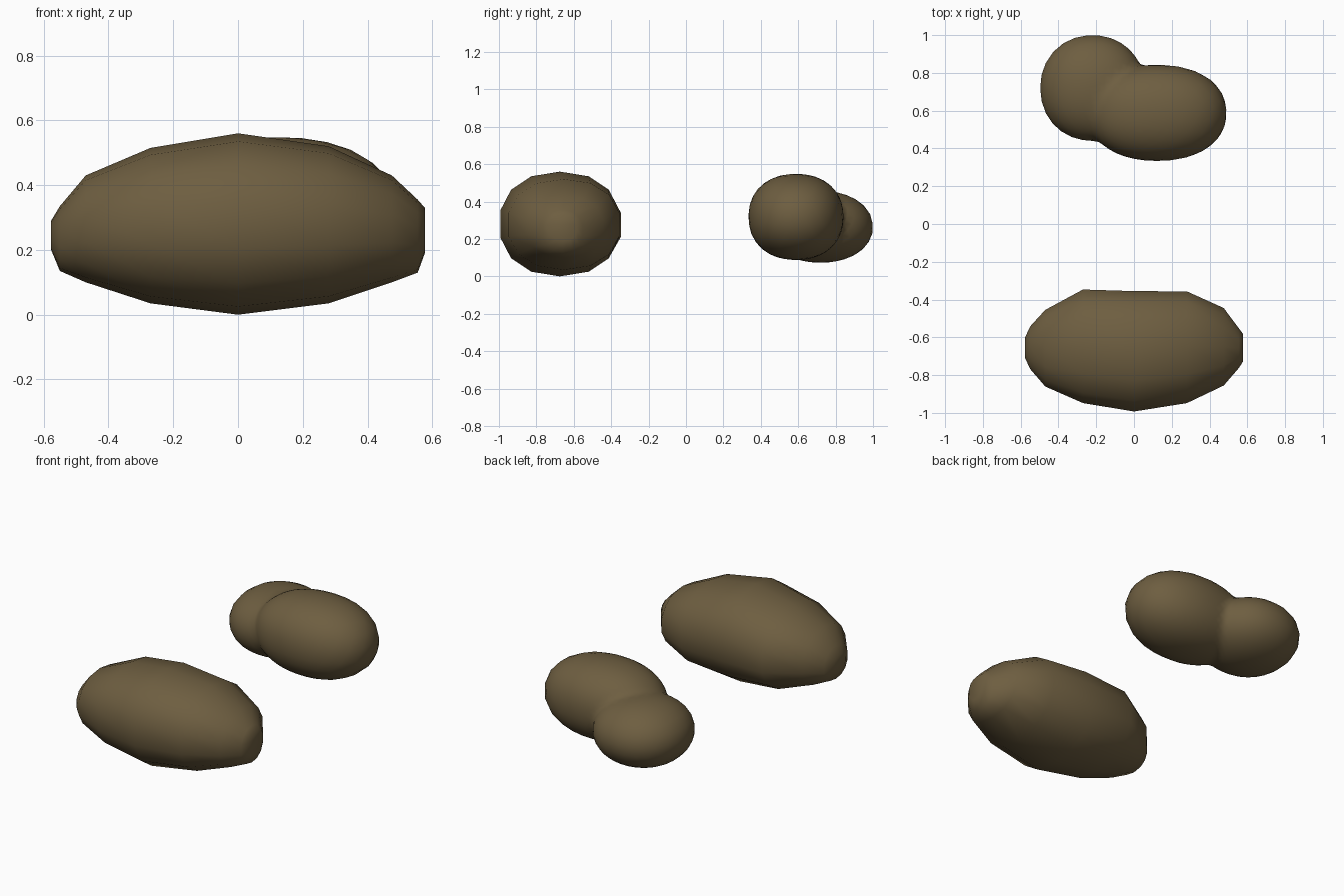
import bpy, bmesh, math
from mathutils import Vector

if "Cube" in bpy.data.objects:
    bpy.data.objects.remove(bpy.data.objects["Cube"])

mat = bpy.data.materials.new("brown_skin")
mat.diffuse_color = (0.155, 0.112, 0.052, 1)
mat.use_nodes = True
mat.node_tree.nodes["Principled BSDF"].inputs["Base Color"].default_value = mat.diffuse_color


def finish(bm, name):
    bmesh.ops.recalc_face_normals(bm, faces=bm.faces)
    for f in bm.faces:
        f.smooth = True
    me = bpy.data.meshes.new(name)
    bm.to_mesh(me)
    bm.free()
    me.materials.append(mat)
    ob = bpy.data.objects.new(name, me)
    bpy.context.collection.objects.link(ob)
    return ob


def spow(v, e):
    return math.copysign(abs(v) ** e, v)


# Long lump: rings along x, given as (x, ymin, ymax, zmin, zmax)
stations = [
    (-0.577, -0.71, -0.60, 0.20, 0.29),
    (-0.55, -0.77, -0.54, 0.135, 0.335),
    (-0.47, -0.865, -0.45, 0.10, 0.43),
    (-0.27, -0.955, -0.34, 0.035, 0.515),
    (0.0, -1.0, -0.348, 0.0, 0.56),
    (0.28, -0.955, -0.35, 0.035, 0.52),
    (0.475, -0.86, -0.44, 0.10, 0.43),
    (0.555, -0.765, -0.55, 0.13, 0.355),
    (0.577, -0.73, -0.58, 0.19, 0.33),
]
SIDES = 14
bm = bmesh.new()
rings = []
for x, y0, y1, z0, z1 in stations:
    ring = []
    for i in range(SIDES):
        a = 2 * math.pi * (i + 0.5) / SIDES + math.pi / 2 - math.pi / SIDES
        y = (y0 + y1) / 2 + (y1 - y0) / 2 * spow(math.cos(a), 0.9)
        z = (z0 + z1) / 2 + (z1 - z0) / 2 * spow(math.sin(a), 0.9)
        ring.append(bm.verts.new((x, y, z)))
    rings.append(ring)
for a, b in zip(rings, rings[1:]):
    for i in range(SIDES):
        j = (i + 1) % SIDES
        bm.faces.new((a[i], a[j], b[j], b[i]))
bm.faces.new(rings[0])
bm.faces.new(rings[-1])
finish(bm, "long_lump")

# Two-lobed lump: sphere pushed out to the outer surface of two rounded lobes
lobes = [
    (Vector((0.125, 0.588, 0.318)), Vector((0.367, 0.254, 0.23)), 2.2),
    (Vector((-0.22, 0.72, 0.265)), Vector((0.277, 0.28, 0.192)), 2.1),
]
centre = Vector((-0.07, 0.65, 0.28))


def reach(d, lobe):
    c, r, e = lobe
    lo, hi = 0.0, 1.5
    for _ in range(24):
        m = (lo + hi) / 2
        p = centre + d * m - c
        if sum(abs(p[k] / r[k]) ** e for k in range(3)) < 1:
            lo = m
        else:
            hi = m
    return lo


bm = bmesh.new()
bmesh.ops.create_icosphere(bm, subdivisions=4, radius=1)
for v in bm.verts:
    d = v.co.normalized()
    a, b = (reach(d, l) for l in lobes)
    v.co = centre + d * (a ** 24 + b ** 24) ** (1 / 24)
finish(bm, "two_lobed_lump")
